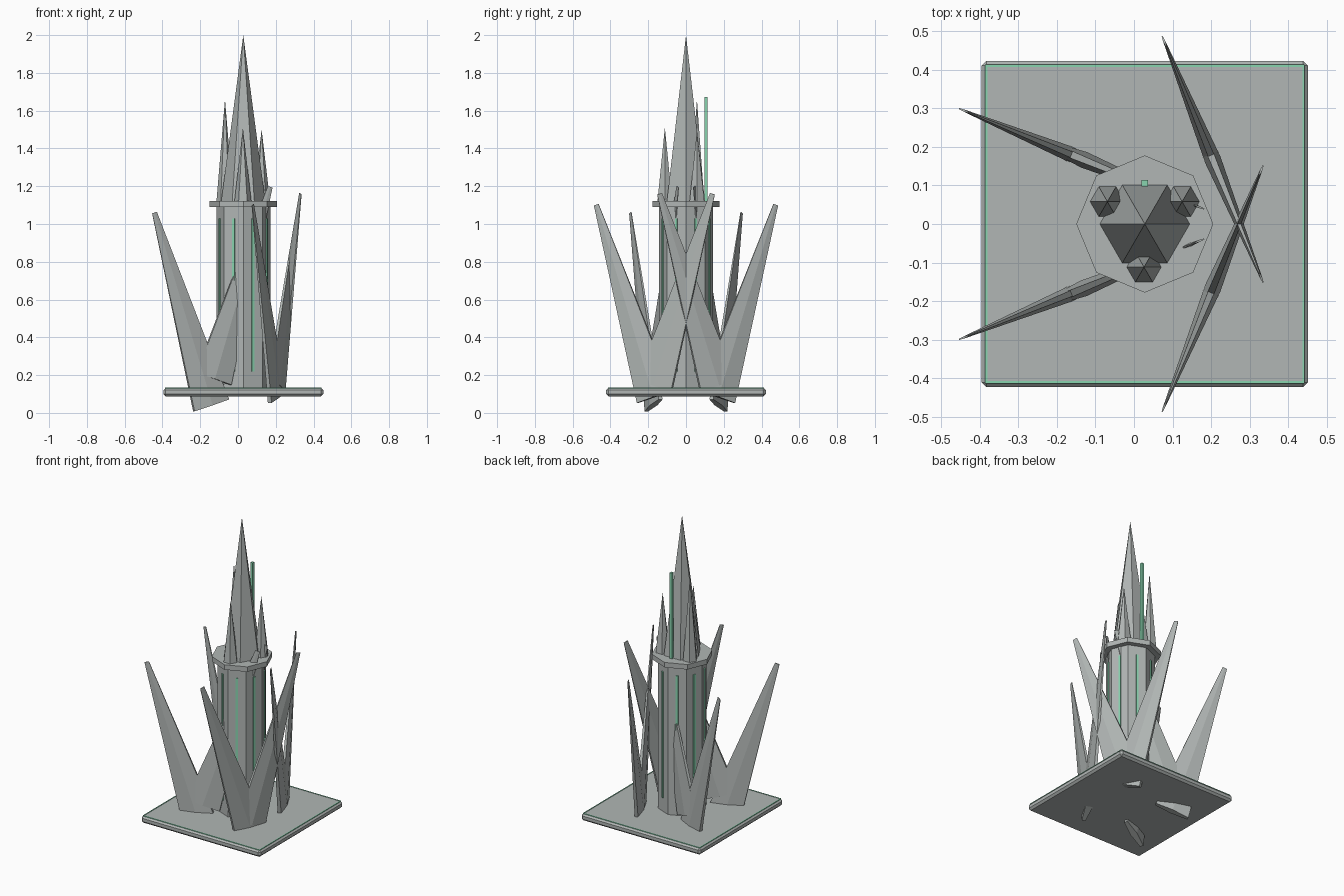
import bpy, bmesh, math
from mathutils import Vector, Matrix

if "Cube" in bpy.data.objects:
    bpy.data.objects.remove(bpy.data.objects["Cube"])

CX = 0.028  # tower axis


def material(name, rgb):
    m = bpy.data.materials.new(name)
    m.diffuse_color = (*rgb, 1)
    m.use_nodes = True
    m.node_tree.nodes["Principled BSDF"].inputs["Base Color"].default_value = m.diffuse_color
    return m


STONE = material("grey stone", (0.44, 0.47, 0.46))
GLOW = material("mint green", (0.25, 0.66, 0.43))


def finish(bm, name, mat):
    bmesh.ops.recalc_face_normals(bm, faces=bm.faces[:])
    me = bpy.data.meshes.new(name)
    bm.to_mesh(me)
    bm.free()
    me.materials.append(mat)
    ob = bpy.data.objects.new(name, me)
    bpy.context.collection.objects.link(ob)
    return ob


def cone(name, mat, sides, r1, r2, x, y, z1, z2, turn=0.0):
    bm = bmesh.new()
    bmesh.ops.create_cone(bm, cap_ends=True, segments=sides, radius1=r1, radius2=r2, depth=z2 - z1,
                          matrix=Matrix.Translation((x, y, (z1 + z2) / 2)) @ Matrix.Rotation(turn, 4, 'Z'))
    if r2 == 0:
        bmesh.ops.remove_doubles(bm, verts=bm.verts[:], dist=1e-5)
    return finish(bm, name, mat)


def box(name, mat, size, loc, turn=0.0, bevel=0.0):
    bm = bmesh.new()
    bmesh.ops.create_cube(bm, size=1, matrix=Matrix.Translation(loc) @ Matrix.Rotation(turn, 4, 'Z')
                          @ Matrix.Diagonal((*size, 1)))
    if bevel:
        bmesh.ops.bevel(bm, geom=bm.edges[:], offset=bevel, segments=1, affect='EDGES')
    return finish(bm, name, mat)


def blade(name, base, tip):
    """Flattened six-sided shard standing in the vertical plane through base and tip."""
    base, tip = Vector(base), Vector(tip)
    axis = (tip - base).normalized()
    thin = axis.cross(Vector((0, 0, 1))).normalized()
    wide = thin.cross(axis)
    bm = bmesh.new()
    rings = []
    for centre, r in ((base, 0.12), (tip, 0.016)):
        ring = []
        for i in range(6):
            a = math.radians(30 + 60 * i)
            ring.append(bm.verts.new(centre + wide * r * math.cos(a) + thin * 0.18 * r * math.sin(a)))
        rings.append(ring)
    low, high = rings
    for i in range(6):
        j = (i + 1) % 6
        bm.faces.new((low[i], low[j], high[j], high[i]))
    bm.faces.new(low)
    bm.faces.new(high)
    finish(bm, name, STONE)


# Base plate with a thin glowing border
box("base_plate", STONE, (0.847, 0.847, 0.044), (CX, 0, 0.11), bevel=0.012)
for s in (-1, 1):
    box("border_side", GLOW, (0.006, 0.826, 0.004), (CX + s * 0.412, 0, 0.132))
    box("border_end", GLOW, (0.826, 0.006, 0.004), (CX, s * 0.411, 0.132))

# Octagonal tower and collar
cone("tower", STONE, 8, 0.143, 0.143, CX, 0, 0.12, 1.095)
cone("collar", STONE, 8, 0.178, 0.178, CX, 0, 1.09, 1.122)

# Glowing strip on each tower face
for i in range(8):
    a = math.radians(22.5 + 45 * i)
    box("light_strip", GLOW, (0.012, 0.014, 0.81),
        (CX + 0.132 * math.cos(a), 0.132 * math.sin(a), 0.625), a)

# Spires: one tall, three small around it
cone("main_spire", STONE, 6, 0.117, 0, CX, 0, 1.12, 2.0, math.pi / 6)
for x, y, top in ((-0.069, 0.058, 1.66), (0.125, 0.058, 1.5), (CX - 0.002, -0.112, 1.51)):
    cone("small_spire", STONE, 6, 0.045, 0, x, y, 1.12, top, math.pi / 6)

# Mast behind the main spire
box("mast", GLOW, (0.016, 0.016, 0.56), (CX, 0.106, 1.392))

# Pairs of leaning blades, mirrored across the y axis
for s in (-1, 1):
    def right(y, z):
        return (0.273 - 0.41 * y, s * y, z)

    def left(x, z):
        return (x, s * (0.3 - 0.41 * (x + 0.455)), z)

    blade("right_outer_blade", right(0.165, 0.085), right(0.475, 1.102))
    blade("right_inner_blade", right(0.168, 0.145), right(-0.14, 1.16))
    blade("left_outer_blade", left(-0.142, 0.04), left(-0.442, 1.06))
    blade("left_inner_blade", left(-0.13, 0.18), left(0.17, 1.197))
